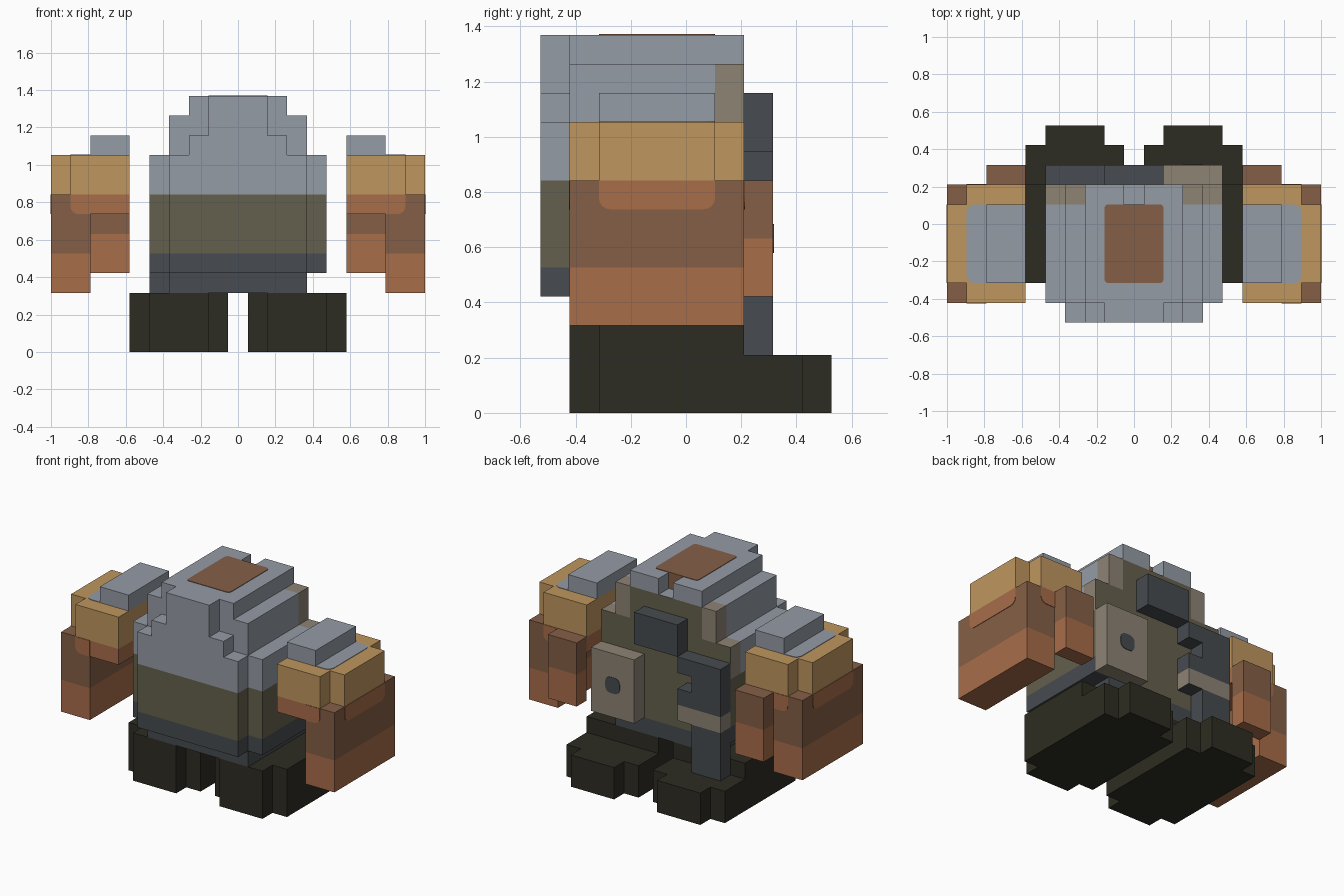
import bpy, bmesh, math
from mathutils import Vector

if "Cube" in bpy.data.objects:
    bpy.data.objects.remove(bpy.data.objects["Cube"])

U = 2 / 19  # size of one block


def linear(h):
    c = [int(h[i:i + 2], 16) / 255 for i in (0, 2, 4)]
    return [v / 12.92 if v <= 0.04045 else ((v + 0.055) / 1.055) ** 2.4 for v in c] + [1]


COLOURS = {"steel_grey": "959CA6", "sand": "BF965F", "copper": "A86D4A", "brown": "855F46",
           "slate": "474B50", "olive": "65604D", "stone": "8D8374", "near_black": "2D2C22"}
MATS = {}
for key, value in COLOURS.items():
    MATS[key] = bpy.data.materials.new(key)
    MATS[key].diffuse_color = linear(value)


def finish(name, bm, colour, mirror):
    """Colour the faces (plain colour or rule of centre and normal) and make the object."""
    names = list(COLOURS)
    bm.normal_update()
    for f in bm.faces:
        pick = colour if isinstance(colour, str) else colour(f.calc_center_median(), f.normal)
        f.material_index = names.index(pick)
    bmesh.ops.scale(bm, vec=(U, U, U), verts=bm.verts)
    me = bpy.data.meshes.new(name)
    bm.to_mesh(me)
    bm.free()
    for n in names:
        me.materials.append(MATS[n])
    ob = bpy.data.objects.new(name, me)
    bpy.context.collection.objects.link(ob)
    if mirror:
        mod = ob.modifiers.new("mirror", 'MIRROR')
        mod.use_mirror_merge = False


def box(name, x, y, z, colour, cuts=(), mirror=False):
    """Block from ranges in units; cuts are (axis, position) colour borders."""
    bm = bmesh.new()
    bmesh.ops.create_cube(bm, size=1)
    for v in bm.verts:
        v.co = [r[0] if c < 0 else r[1] for c, r in zip(v.co, (x, y, z))]
    for axis, pos in cuts:
        no = Vector((0, 0, 0))
        no[axis] = 1
        bmesh.ops.bisect_plane(bm, geom=bm.verts[:] + bm.edges[:] + bm.faces[:],
                               plane_co=no * pos, plane_no=no)
    finish(name, bm, colour, mirror)


def plate(name, axis, at, a, b, radii, colour, side=1, mirror=False):
    """Thin painted plate facing an axis; radii round the corners (a0b0, a1b0, a1b1, a0b1)."""
    corners = [(a[0], b[0], 1, 1), (a[1], b[0], -1, 1), (a[1], b[1], -1, -1), (a[0], b[1], 1, -1)]
    points = []
    for i, ((ca, cb, sa, sb), r) in enumerate(zip(corners, radii)):
        if r == 0:
            points.append((ca, cb))
            continue
        for k in range(5):
            t = math.pi * (1 + i / 2 + k / 8)
            points.append((ca + sa * r + r * math.cos(t), cb + sb * r + r * math.sin(t)))
    bm = bmesh.new()
    verts = []
    for pa, pb in points:
        co = [pa, pb]
        co.insert(axis, at)
        verts.append(bm.verts.new(co))
    face = bm.faces.new(verts)
    out = bmesh.ops.extrude_face_region(bm, geom=[face])
    move = Vector((0, 0, 0))
    move[axis] = 0.03 * side
    bmesh.ops.translate(bm, vec=move, verts=[g for g in out["geom"] if isinstance(g, bmesh.types.BMVert)])
    bmesh.ops.recalc_face_normals(bm, faces=bm.faces[:])
    finish(name, bm, colour, mirror)


# Feet
box("foot", (0.5, 5.5), (-3, 2), (0, 3), "near_black", mirror=True)
box("foot_front", (1.5, 4.5), (-4, -3), (0, 3), "near_black", mirror=True)
box("foot_back", (0.5, 5.5), (2, 4), (0, 2), "near_black", mirror=True)
box("foot_back_tip", (1.5, 4.5), (4, 5), (0, 2), "near_black", mirror=True)


# Body, coloured in height bands with a plain back
def body_colour(c, n):
    if n.y > 0.5:
        return "olive"
    if c.z < 5:
        return "slate"
    if c.z < 8:
        return "olive"
    return "stone" if c.y > 1 else "steel_grey"


bands = [(2, 5), (2, 8)]
box("hips", (-3.5, 3.5), (-4, 2), (3, 4), "slate")
box("body", (-4.5, 4.5), (-4, 2), (4, 10), body_colour, bands + [(1, 1)])
box("chest", (-3.5, 3.5), (-5, -4), (4, 10), body_colour, bands)
box("chest_step", (-2.5, 2.5), (-5, -4), (10, 11), "steel_grey")
box("chest_crest", (-1.5, 1.5), (-5, -4), (11, 13), "steel_grey")


# Upper body with stone pillars at the back corners
def upper_colour(c, n):
    if c.y > 1 and abs(c.x) > 2.5:
        return "stone"
    return "olive" if n.y > 0.5 else "steel_grey"


box("upper_body", (-3.5, 3.5), (-4, 2), (10, 12), upper_colour, [(0, -2.5), (0, 2.5), (1, 1)])
box("crown", (-2.5, 2.5), (-4, 1), (12, 13),
    lambda c, n: "brown" if n.y > 0.5 and abs(c.x) < 0.5 else "steel_grey",
    [(0, -0.5), (0, 0.5)])
box("crown_back", (0.5, 2.5), (1, 2), (12, 13), "steel_grey", mirror=True)
plate("crown_patch", 2, 13, (-1.5, 1.5), (-3, 1), (0.2,) * 4, "brown")

# Arms
box("arm", (7.5, 9.5), (-4, 2), (3, 8),
    lambda c, n: "copper" if c.z < 5 else "brown", [(2, 5)], True)
box("armpit", (5.5, 7.5), (-4, 2), (7, 8), "copper", mirror=True)
box("arm_back_pad", (5.5, 7.5), (2, 3), (4, 8),
    lambda c, n: "copper" if c.z < 6 else "brown", [(2, 6)], True)
box("shoulder", (5.5, 8.5), (-4, 2), (8, 10), "sand", mirror=True)
box("shoulder_side", (8.5, 9.5), (-3, 1), (8, 10), "sand", mirror=True)
box("shoulder_cap", (5.5, 7.5), (-3, 1), (10, 11), "steel_grey", mirror=True)
plate("shoulder_top_patch", 2, 10, (5.5, 8.5), (-3, 1), (0, 0.4, 0.4, 0), "steel_grey", mirror=True)

# Copper trim below the shoulders
plate("front_trim", 1, -4, (7.5, 8.5), (7, 8), (0, 0.4, 0, 0), "copper", -1, True)
plate("back_trim", 1, 2, (7.5, 8.5), (7, 8), (0, 0.4, 0, 0), "copper", 1, True)
plate("side_trim", 0, 9.5, (-3, 1), (7, 8), (0.4, 0.4, 0, 0), "copper", 1, True)

# Back equipment: vent box, upper pack and pipe
box("vent_box", (1.5, 4.5), (2, 3), (4, 8), "stone")
plate("vent_hole", 1, 3, (2.5, 3.5), (5.5, 6.5), (0.35,) * 4, "slate")
box("upper_pack", (-1.5, 1.5), (2, 3), (9, 11), "slate")
box("pipe_top", (-4.5, -1.5), (2, 3), (8, 9), "slate")
box("pipe_neck", (-4.5, -2.5), (2, 3), (7, 8), "slate")
box("pipe_middle", (-4.5, -1.5), (2, 3), (5, 7),
    lambda c, n: "stone" if c.z < 6 and n.z > -0.5 else "slate", [(2, 6)])
box("pipe_bottom", (-4.5, -2.5), (2, 3), (2, 5), "slate")

for m in bpy.data.materials:
    if m.users and not m.is_grease_pencil:
        m.use_nodes = True
        m.node_tree.nodes["Principled BSDF"].inputs["Base Color"].default_value = m.diffuse_color
